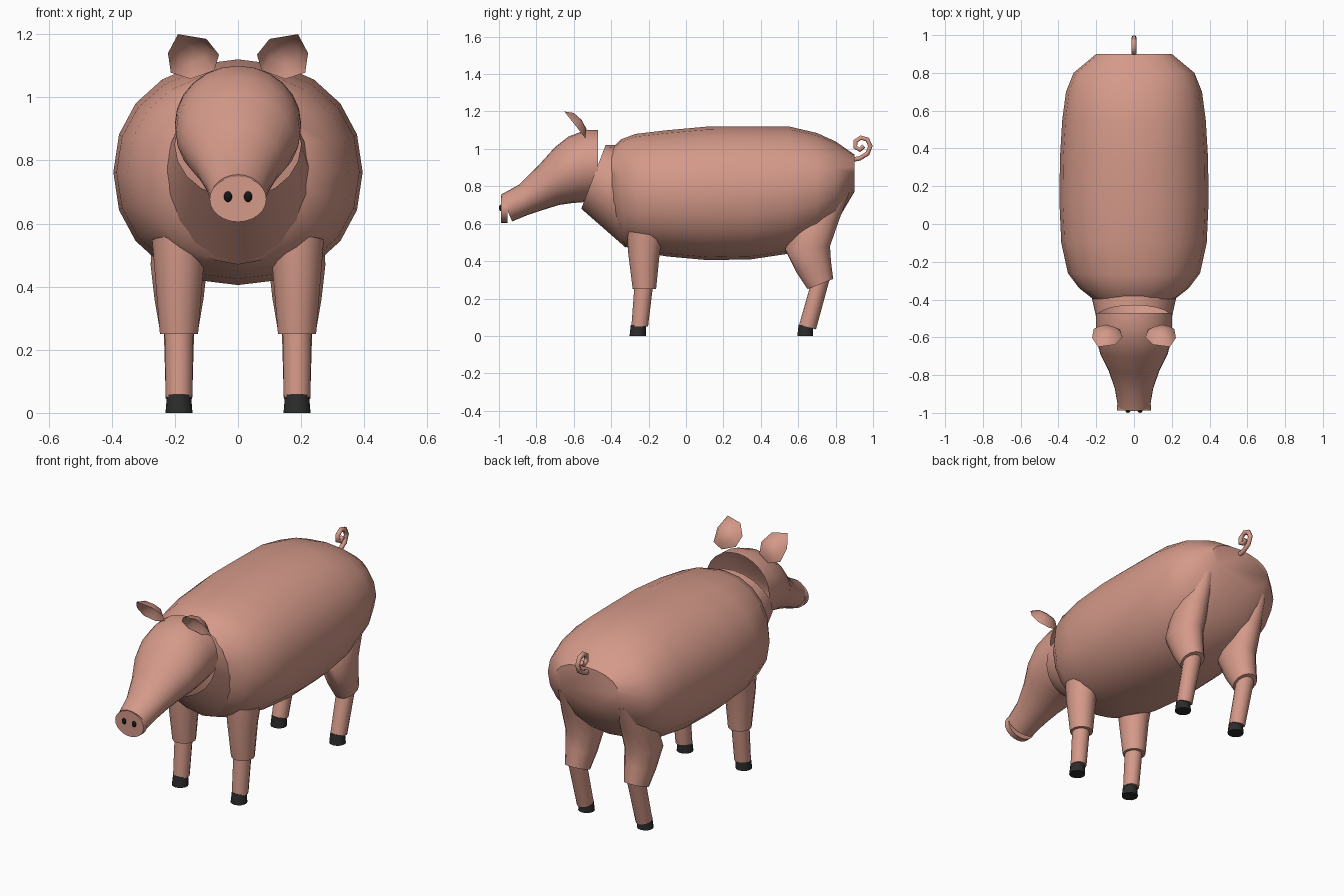
import bpy, bmesh, math
from mathutils import Vector

cube = bpy.data.objects.get("Cube")
if cube:
    bpy.data.objects.remove(cube, do_unlink=True)


def material(name, rgb):
    m = bpy.data.materials.new(name)
    m.use_nodes = True
    m.diffuse_color = (*rgb, 1)
    m.node_tree.nodes["Principled BSDF"].inputs["Base Color"].default_value = (*rgb, 1)
    return m


SKIN = material("pink skin", (0.66, 0.32, 0.25))
HOOF = material("dark hoof", (0.025, 0.025, 0.025))
NOSTRIL = material("black nostril", (0.008, 0.008, 0.008))


def finish(name, bm, mat, angle=40):
    bmesh.ops.recalc_face_normals(bm, faces=bm.faces)
    mesh = bpy.data.meshes.new(name)
    bm.to_mesh(mesh)
    bm.free()
    mesh.materials.append(mat)
    mesh.shade_smooth()
    mesh.set_sharp_from_angle(angle=math.radians(angle))
    obj = bpy.data.objects.new(name, mesh)
    bpy.context.collection.objects.link(obj)
    return obj


def power(v, p):
    return math.copysign(abs(v) ** p, v)


def loft(name, rings, cx=0, sides=20, p=1.0, caps=(True, True), mat=SKIN, angle=40):
    """Skin over oval rings; each is (y, z) of two opposite points and the half width."""
    bm = bmesh.new()
    loops = []
    for ya, za, yb, zb, rx in rings:
        c = Vector((cx, (ya + yb) / 2, (za + zb) / 2))
        half = Vector((0, (ya - yb) / 2, (za - zb) / 2))
        loop = []
        for i in range(sides):
            t = math.tau * i / sides
            side = Vector((rx * power(math.sin(t), p), 0, 0))
            loop.append(bm.verts.new(c + half * power(math.cos(t), p) + side))
        loops.append(loop)
    for a, b in zip(loops, loops[1:]):
        for i in range(sides):
            j = (i + 1) % sides
            bm.faces.new((a[i], a[j], b[j], b[i]))
    for loop, cap in zip((loops[0], loops[-1]), caps):
        if cap:
            bm.faces.new(loop)
    return finish(name, bm, mat, angle)


# Barrel body
loft("body", [
    (-0.40, 1.00, -0.39, 0.60, 0.22),
    (-0.35, 1.05, -0.33, 0.48, 0.29),
    (-0.27, 1.08, -0.25, 0.45, 0.35),
    (-0.10, 1.10, -0.10, 0.425, 0.385),
    (0.12, 1.12, 0.12, 0.405, 0.395),
    (0.35, 1.12, 0.35, 0.41, 0.392),
    (0.55, 1.12, 0.55, 0.44, 0.38),
    (0.70, 1.085, 0.70, 0.51, 0.36),
    (0.80, 1.04, 0.80, 0.60, 0.32),
    (0.90, 0.97, 0.90, 0.77, 0.20)], p=0.93)

# Open neck collar
loft("neck_collar", [
    (-0.43, 1.02, -0.56, 0.68, 0.20),
    (-0.36, 1.02, -0.32, 0.47, 0.235)], caps=(False, False))

# Tapering head, open at the back
loft("head", [
    (-0.47, 1.10, -0.47, 0.735, 0.20),
    (-0.54, 1.10, -0.55, 0.715, 0.20),
    (-0.63, 1.065, -0.61, 0.71, 0.197),
    (-0.70, 1.01, -0.68, 0.70, 0.178),
    (-0.79, 0.91, -0.76, 0.675, 0.135),
    (-0.89, 0.81, -0.85, 0.645, 0.102),
    (-0.99, 0.755, -0.93, 0.612, 0.086)], sides=24, caps=(False, True))

# Snout disc
loft("snout", [
    (-0.988, 0.749, -0.988, 0.605, 0.09),
    (-0.955, 0.749, -0.955, 0.605, 0.09)], sides=24)

# Curled tail
curve = bpy.data.curves.new("tail", "CURVE")
curve.dimensions = "3D"
curve.bevel_depth = 0.014
curve.bevel_resolution = 1
curve.use_fill_caps = True
path = [(0.88, 0.94), (0.93, 0.95), (0.97, 0.975), (0.986, 1.015), (0.97, 1.05),
        (0.935, 1.06), (0.905, 1.04), (0.905, 1.01), (0.93, 0.995), (0.95, 1.015)]
spline = curve.splines.new("POLY")
spline.points.add(len(path) - 1)
for point, (y, z) in zip(spline.points, path):
    point.co = (0, y, z, 1)
tail = bpy.data.objects.new("tail", curve)
bpy.context.collection.objects.link(tail)
curve.materials.append(SKIN)


def ear(name, s):
    # Shallow cup: a tilted rim with its middle pushed back
    rim = [(0.06, 1.135), (0.10, 1.185), (0.19, 1.20), (0.222, 1.14),
           (0.213, 1.078), (0.15, 1.058), (0.075, 1.085)]
    pts = [Vector((s * x, -0.54 - (z - 1.06) * 0.79, z)) for x, z in rim]
    centre = sum(pts, Vector()) / len(pts)
    back = Vector((0, 0.78, 0.62))
    bm = bmesh.new()
    outer = [bm.verts.new(p) for p in pts]
    inner = [bm.verts.new(centre.lerp(p, 0.6) + back * 0.035) for p in pts]
    tip = bm.verts.new(centre + back * 0.045)
    for i in range(len(pts)):
        j = (i + 1) % len(pts)
        bm.faces.new((outer[i], outer[j], inner[j], inner[i]))
        bm.faces.new((inner[i], inner[j], tip))
    finish(name, bm, SKIN, 60)


for side, s in (("left", 1), ("right", -1)):
    ear(side + "_ear", s)

    # Nostril
    bm = bmesh.new()
    bmesh.ops.create_uvsphere(bm, u_segments=12, v_segments=8, radius=1)
    bmesh.ops.scale(bm, vec=(0.013, 0.010, 0.017), verts=bm.verts)
    bmesh.ops.translate(bm, vec=(s * 0.032, -0.99, 0.685), verts=bm.verts)
    finish(side + "_nostril", bm, NOSTRIL)

    # Front leg
    x = s * 0.187
    loft(side + "_front_upper_leg", [
        (-0.315, 0.56, -0.12, 0.53, 0.087),
        (-0.31, 0.45, -0.14, 0.45, 0.079),
        (-0.285, 0.25, -0.16, 0.25, 0.062)], x, 14)
    loft(side + "_front_lower_leg", [
        (-0.275, 0.28, -0.175, 0.28, 0.047),
        (-0.292, 0.05, -0.203, 0.05, 0.043)], x, 14)
    loft(side + "_front_hoof", [
        (-0.295, 0.06, -0.215, 0.05, 0.039),
        (-0.302, 0.0, -0.215, 0.0, 0.044)], x, 14, mat=HOOF)

    # Hind leg
    loft(side + "_hind_thigh", [
        (0.70, 0.78, 0.875, 0.77, 0.05),
        (0.58, 0.60, 0.815, 0.61, 0.085),
        (0.53, 0.46, 0.77, 0.48, 0.092),
        (0.59, 0.34, 0.775, 0.40, 0.08),
        (0.65, 0.25, 0.787, 0.305, 0.064)], x, 14)
    loft(side + "_hind_lower_leg", [
        (0.665, 0.27, 0.77, 0.31, 0.05),
        (0.605, 0.06, 0.695, 0.035, 0.043)], x, 14)
    loft(side + "_hind_hoof", [
        (0.602, 0.06, 0.68, 0.05, 0.039),
        (0.595, 0.0, 0.68, 0.0, 0.044)], x, 14, mat=HOOF)
